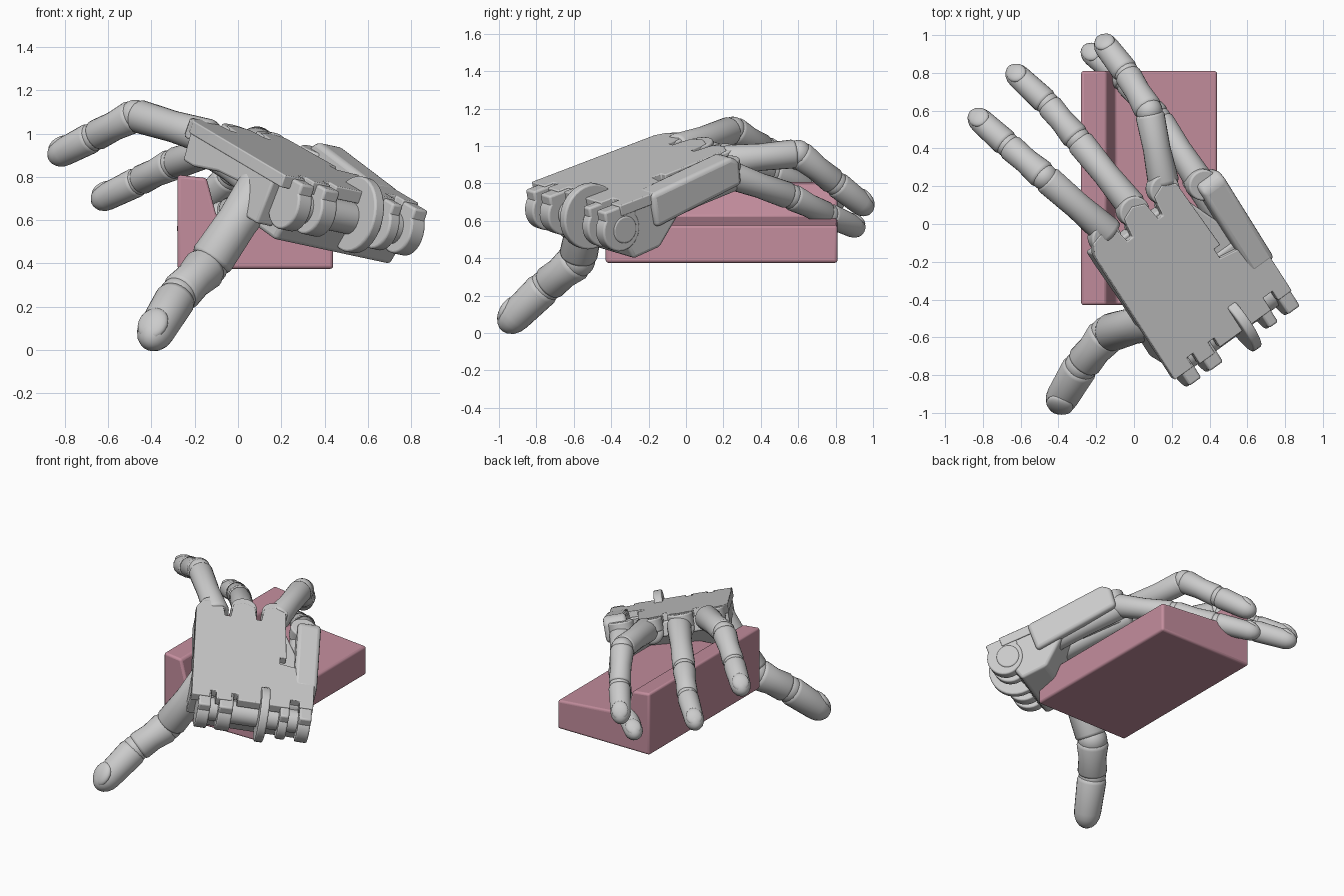
import bpy, bmesh, math
from mathutils import Vector, Matrix

if "Cube" in bpy.data.objects:
    bpy.data.objects.remove(bpy.data.objects["Cube"])

# Palm frame: U along the fingers, V across from index to little finger, W out of the back
U = Vector((-0.515, 0.80, 0.305)).normalized()
V = Vector((0.83, 0.53, -0.19))
V = (V - U * V.dot(U)).normalized()
W = V.cross(U)
BASE = Vector((0.155, -0.73, 0.845))


def loc(u, v, w):
    return BASE + U * u + V * v + W * w


def finish(name, bm, bevel=0.0, angle=35):
    bmesh.ops.recalc_face_normals(bm, faces=bm.faces)
    me = bpy.data.meshes.new(name)
    bm.to_mesh(me)
    bm.free()
    ob = bpy.data.objects.new(name, me)
    bpy.context.collection.objects.link(ob)
    if bevel:
        m = ob.modifiers.new("soft_edges", 'BEVEL')
        m.width, m.segments, m.limit_method = bevel, 3, 'ANGLE'
    bpy.context.view_layer.objects.active = ob
    ob.select_set(True)
    bpy.ops.object.shade_smooth_by_angle(angle=math.radians(angle))
    ob.select_set(False)
    return ob


def prism(name, low, high, bevel=0.012):
    bm = bmesh.new()
    a = [bm.verts.new(p) for p in low]
    b = [bm.verts.new(p) for p in high]
    n = len(a)
    bm.faces.new(a)
    bm.faces.new(b[::-1])
    for i in range(n):
        bm.faces.new((a[i], a[(i + 1) % n], b[(i + 1) % n], b[i]))
    return finish(name, bm, bevel)


def slab(name, poly, w0, w1, bevel=0.012):
    return prism(name, [loc(u, v, w0) for u, v in poly], [loc(u, v, w1) for u, v in poly], bevel)


def side(name, poly, v0, v1, bevel=0.012):
    return prism(name, [loc(u, v0, w) for u, w in poly], [loc(u, v1, w) for u, w in poly], bevel)


def disc(name, c, axis, r, h, bevel=0.01):
    bm = bmesh.new()
    m = Matrix.Translation(c) @ axis.to_track_quat('Z', 'Y').to_matrix().to_4x4()
    bmesh.ops.create_cone(bm, cap_ends=True, segments=32, radius1=r, radius2=r, depth=h, matrix=m)
    return finish(name, bm, bevel)


def lathe(name, p0, p1, prof, angle=50):
    # prof holds (distance along the axis, radius)
    d = (p1 - p0).normalized()
    a = d.orthogonal().normalized()
    b = d.cross(a)
    bm = bmesh.new()
    rings = []
    for t, r in prof:
        rings.append([bm.verts.new(p0 + d * t + (a * math.cos(k * math.tau / 24) + b * math.sin(k * math.tau / 24)) * r)
                      for k in range(24)])
    for x, y in zip(rings, rings[1:]):
        for k in range(24):
            bm.faces.new((x[k], x[(k + 1) % 24], y[(k + 1) % 24], y[k]))
    bm.faces.new(rings[0])
    bm.faces.new(rings[-1])
    return finish(name, bm, 0, angle)


def phalanx(name, p0, p1, r0, r1, tip=False):
    n = (p1 - p0).length
    e = 1.3 * r1 if tip else 0.4 * r1
    prof = [(0, r0 * 0.7), (r0 * 0.1, r0 * 0.92), (r0 * 0.35, r0)]
    if not tip:
        prof.append((n * 0.5, (r0 + r1) * 0.455))
    prof += [(n - e + e * math.sin(q), r1 * math.cos(q)) for q in [math.radians(x) for x in (0, 20, 40, 58, 73, 84)]]
    return lathe(name, p0, p1, prof)


def finger(name, pts, r, up):
    pts = [Vector(p) for p in pts]
    n = len(pts) - 1
    for i in range(n):
        r0, r1 = r * (1 - 0.07 * i), r * (1 - 0.07 * (i + 1))
        last = i == n - 1
        d = (pts[i + 1] - pts[i]).normalized()
        phalanx(f"{name}_segment_{i + 1}", pts[i], pts[i + 1], r0, r1, last)
        if i:
            # hinge between two segments
            bm = bmesh.new()
            bmesh.ops.create_uvsphere(bm, u_segments=20, v_segments=12, radius=r0 * 0.93,
                                      matrix=Matrix.Translation(pts[i]))
            finish(f"{name}_hinge_{i}", bm)
        if last:
            # finger nail
            s = (Vector(up) - d * d.dot(Vector(up))).normalized()
            x = d.cross(s)
            s2 = (s + d * 0.35).normalized()
            m = Matrix((x, s2.cross(x), s2)).transposed().to_4x4()
            c = pts[-1] - d * r * 0.85 + s * r1 * 0.62
            bm = bmesh.new()
            bmesh.ops.create_uvsphere(bm, u_segments=20, v_segments=12, radius=1, matrix=Matrix.Translation(c) @ m
                                      @ Matrix.Diagonal((r * 0.66, r * 0.75, r * 0.3, 1)))
            finish(f"{name}_nail", bm)


# Pink block with a raised ridge on one side
prof = [(-0.28, 0.375), (0.44, 0.375), (0.44, 0.575), (-0.1, 0.62), (-0.145, 0.795), (-0.28, 0.81)]
block = prism("ridged_block", [(x, -0.43, z) for x, z in prof], [(x, 0.81, z) for x, z in prof], 0.015)
pink = bpy.data.materials.new("pink")
pink.diffuse_color = (0.55, 0.27, 0.34, 1)
pink.use_nodes = True
pink.node_tree.nodes["Principled BSDF"].inputs["Base Color"].default_value = pink.diffuse_color
block.data.materials.append(pink)

# Back of the hand, with finger slits in front and notches at the wrist
slab("palm_back", [(-0.12, 0), (0.70, 0), (0.76, 0.03), (0.78, 0.1), (0.76, 0.17), (0.66, 0.19), (0.66, 0.225),
                   (0.77, 0.24), (0.8, 0.31), (0.77, 0.38), (0.66, 0.395), (0.66, 0.425), (0.77, 0.44), (0.8, 0.51),
                   (0.76, 0.58), (0.34, 0.6), (0.34, 0.56), (0.28, 0.56), (0.24, 0.79), (-0.1, 0.79), (-0.1, 0.7),
                   (-0.04, 0.7), (-0.04, 0.64), (-0.12, 0.64), (-0.12, 0.5), (-0.12, 0.3), (-0.06, 0.3),
                   (-0.06, 0.26), (-0.13, 0.26), (-0.13, 0.16), (-0.06, 0.16), (-0.06, 0.12), (-0.12, 0.12)],
     -0.06, 0, 0.006)
slab("palm_core", [(0.02, 0.08), (0.68, 0.08), (0.68, 0.57), (0.3, 0.72), (0.02, 0.72)], -0.15, -0.05)
# Index-side panel and little-finger panel
side("index_side_panel", [(-0.04, -0.01), (0.71, -0.01), (0.69, -0.19), (0.6, -0.19), (0.4, -0.15), (0.18, -0.14),
                          (0.12, -0.27), (-0.02, -0.27)], 0.005, 0.1)
side("little_finger_panel", [(0.1, 0.0), (0.64, 0.04), (0.69, 0.0), (0.68, -0.13), (0.1, -0.19)], 0.66, 0.81, 0.025)
# Heel of the hand
side("palm_heel", [(-0.04, -0.04), (0.3, -0.04), (0.3, -0.15), (0.12, -0.31), (-0.06, -0.32), (-0.1, -0.2)], 0.1, 0.78, 0.02)

# Knuckles and palm bones
for i, (u, v) in enumerate([(0.735, 0.105), (0.765, 0.31), (0.765, 0.51), (0.66, 0.70)]):
    disc(f"knuckle_{i + 1}", loc(u, v, -0.05), W, 0.083, 0.09)
    phalanx(f"palm_bone_{i + 1}", loc(0.15, v, -0.14), loc(0.72, v, -0.11), 0.075, 0.075)

# Wrist hinge: axle, lugs and the large thin disc
disc("wrist_axle", loc(-0.09, 0.43, -0.14), V, 0.075, 0.72)
for i, (v, h) in enumerate([(0.09, 0.08), (0.23, 0.09), (0.61, 0.06), (0.745, 0.08)]):
    disc(f"wrist_lug_{i + 1}", loc(-0.11, v, -0.135), V, 0.118, h)
    slab(f"wrist_tab_{i + 1}", [(-0.2, v - h / 2), (0, v - h / 2), (0, v + h / 2), (-0.2, v + h / 2)], -0.09, -0.008)
disc("wrist_disc", loc(-0.1, 0.475, -0.115), V, 0.178, 0.055)

# Fingers
up = (0.1, 0.1, 1)
finger("index_finger", [(-0.12, -0.06, 0.98), (-0.475, 0.25, 1.085), (-0.67, 0.42, 0.985), (-0.865, 0.595, 0.885)], 0.083, up)
finger("middle_finger", [(0.0, 0.08, 0.96), (-0.3, 0.45, 0.86), (-0.46, 0.64, 0.78), (-0.665, 0.83, 0.68)], 0.08, up)
finger("ring_finger", [(0.16, 0.2, 0.92), (0.08, 0.6, 0.96), (-0.04, 0.8, 0.8), (-0.185, 0.99, 0.65)], 0.083, up)
finger("little_finger", [(0.35, 0.22, 0.85), (0.13, 0.56, 0.73), (-0.05, 0.76, 0.63), (-0.27, 0.94, 0.55)], 0.077, up)

# Thumb
finger("thumb", [(0.13, -0.5, 0.79), (-0.14, -0.58, 0.39), (-0.28, -0.75, 0.25), (-0.42, -0.985, 0.02)],
       0.11, (-0.1, -0.5, 0.9))
